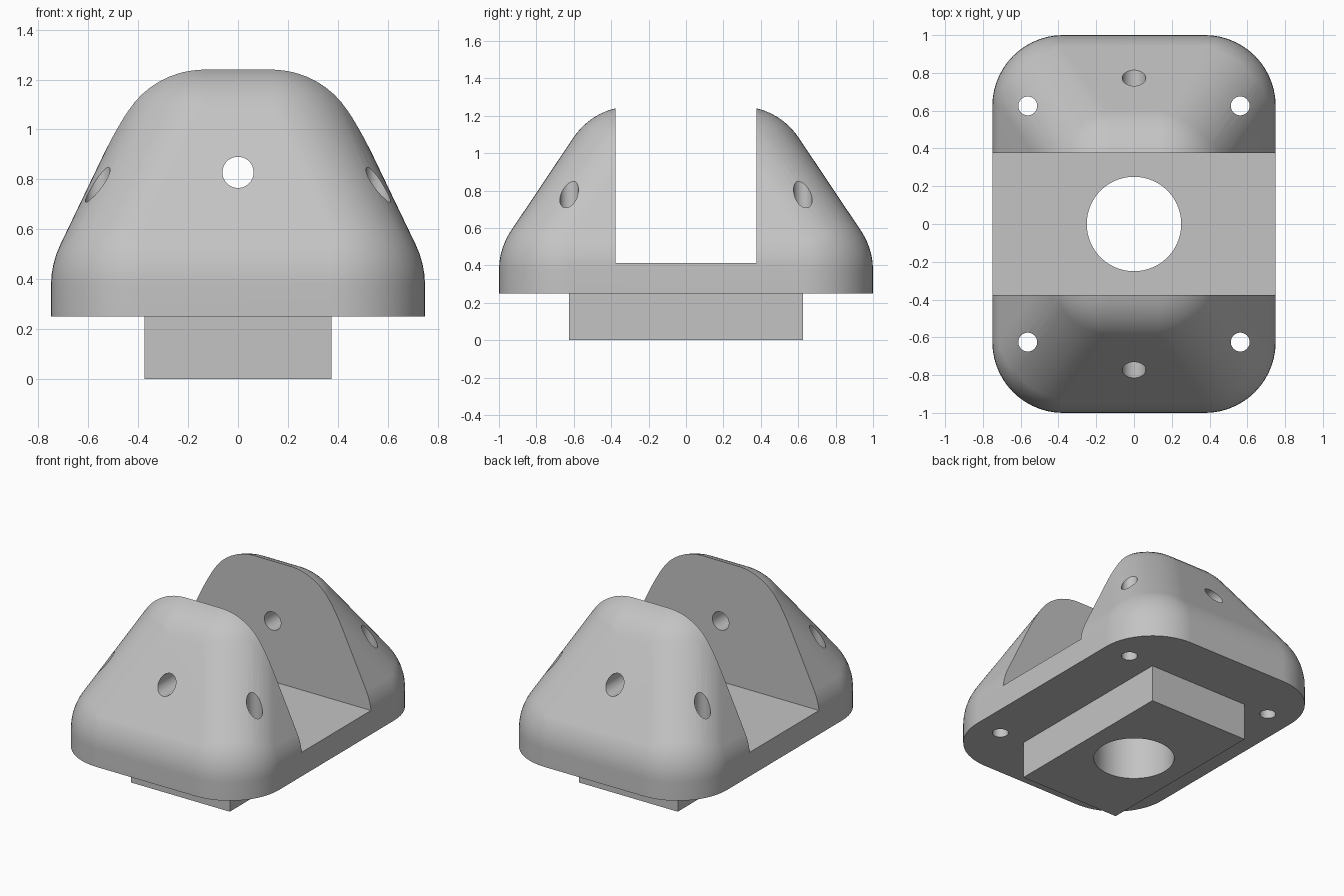
import bpy, bmesh, math
from mathutils import Vector

if "Cube" in bpy.data.objects:
    bpy.data.objects.remove(bpy.data.objects["Cube"])

grey = bpy.data.materials.new("plain grey")
grey.diffuse_color = (0.55, 0.55, 0.55, 1)
grey.use_nodes = True
grey.node_tree.nodes["Principled BSDF"].inputs["Base Color"].default_value = grey.diffuse_color


def finish(bm, name):
    bmesh.ops.recalc_face_normals(bm, faces=bm.faces)
    mesh = bpy.data.meshes.new(name)
    bm.to_mesh(mesh)
    bm.free()
    obj = bpy.data.objects.new(name, mesh)
    bpy.context.collection.objects.link(obj)
    mesh.materials.append(grey)
    return obj


def box(name, lo, hi):
    bm = bmesh.new()
    bmesh.ops.create_cube(bm, size=1)
    lo, hi = Vector(lo), Vector(hi)
    for v in bm.verts:
        v.co = (lo + hi) / 2 + v.co * (hi - lo)
    return finish(bm, name)


def rod(name, start, end, radius, sides=48):
    bm = bmesh.new()
    start, end = Vector(start), Vector(end)
    bmesh.ops.create_cone(bm, cap_ends=True, segments=sides, radius1=radius,
                          radius2=radius, depth=(end - start).length)
    turn = (end - start).to_track_quat('Z', 'Y')
    for v in bm.verts:
        v.co = (start + end) / 2 + turn @ v.co
    return finish(bm, name)


def combine(target, other, operation):
    mod = target.modifiers.new(other.name, 'BOOLEAN')
    mod.operation, mod.solver, mod.object = operation, 'EXACT', other
    bpy.context.view_layer.objects.active = target
    bpy.ops.object.modifier_apply(modifier=mod.name)
    bpy.data.objects.remove(other)


# Rounded tapered housing: hull of ball-rounded corners over a straight skirt
R, QUARTER, RISE = 0.375, 14, 14
bm = bmesh.new()
for half_x, half_y, z in ((0.375, 0.625, 0.375), (0.135, 0.29, 0.875)):
    for sx in (-1, 1):
        for sy in (-1, 1):
            for i in range(QUARTER + 1):
                a = math.pi / 2 * i / QUARTER
                dx, dy = sx * math.cos(a), sy * math.sin(a)
                if z < 0.5:
                    bm.verts.new((sx * half_x + R * dx, sy * half_y + R * dy, 0.25))
                for j in range(RISE + 1):
                    e = math.pi / 2 * j / RISE
                    bm.verts.new((sx * half_x + R * dx * math.cos(e),
                                  sy * half_y + R * dy * math.cos(e),
                                  z + R * math.sin(e)))
bmesh.ops.remove_doubles(bm, verts=bm.verts, dist=1e-5)
hull = bmesh.ops.convex_hull(bm, input=bm.verts)
inside = {g for g in hull["geom_interior"] if isinstance(g, bmesh.types.BMVert)}
bmesh.ops.delete(bm, geom=list(inside), context='VERTS')
bmesh.ops.dissolve_limit(bm, angle_limit=math.radians(0.2),
                         verts=bm.verts, edges=bm.edges)
housing = finish(bm, "housing")

# Rectangular plug under the housing
combine(housing, box("plug", (-0.375, -0.625, 0), (0.375, 0.625, 0.3)), 'UNION')

# Open slot across the middle and the large centre bore
combine(housing, box("slot", (-1, -0.376, 0.413), (1, 0.376, 2)), 'DIFFERENCE')
combine(housing, rod("bore", (0, 0, -0.2), (0, 0, 0.7), 0.25, 64), 'DIFFERENCE')

# Cross pin hole through both cheeks
combine(housing, rod("pin_hole", (0, -1.3, 0.828), (0, 1.3, 0.828), 0.0625), 'DIFFERENCE')

# Four vertical screw holes
for sx in (-1, 1):
    for sy in (-1, 1):
        x, y = sx * 0.5625, sy * 0.625
        combine(housing, rod("screw_hole", (x, y, 0), (x, y, 1.5), 0.05, 32), 'DIFFERENCE')

# Smooth curved surfaces, crisp cut edges
bpy.ops.object.select_all(action='DESELECT')
housing.select_set(True)
bpy.context.view_layer.objects.active = housing
bpy.ops.object.shade_smooth_by_angle(angle=math.radians(25))
weighted = housing.modifiers.new("even shading", 'WEIGHTED_NORMAL')
weighted.keep_sharp = True
